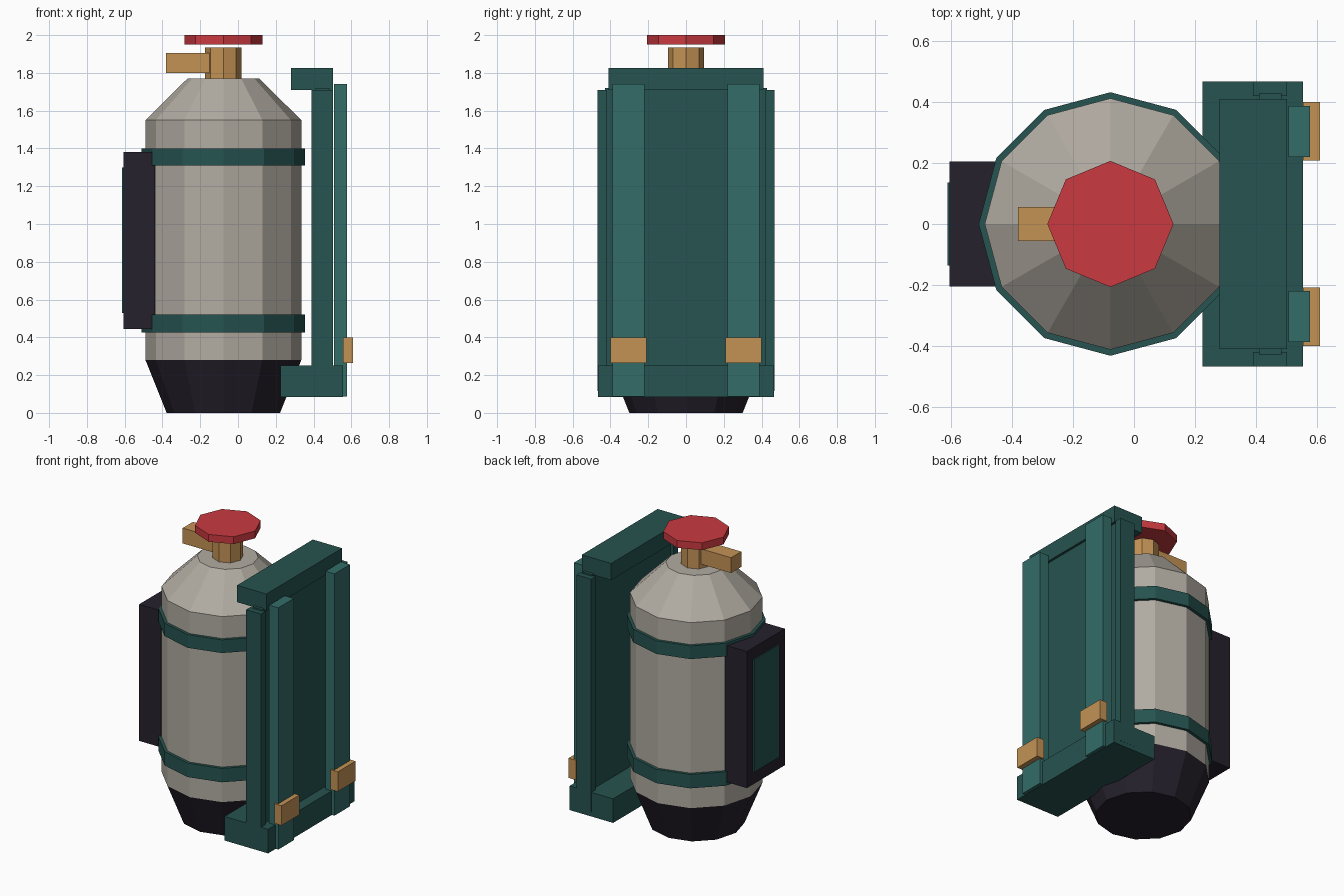
import bpy, bmesh, math

if "Cube" in bpy.data.objects:
    bpy.data.objects.remove(bpy.data.objects["Cube"])

CX = -0.0775  # tank axis


def material(name, r, g, b):
    m = bpy.data.materials.new(name)
    m.diffuse_color = [(c / 255) ** 2.2 for c in (r, g, b)] + [1]
    m.use_nodes = True
    m.node_tree.nodes["Principled BSDF"].inputs["Base Color"].default_value = m.diffuse_color
    return m


TEAL = material("dark_teal", 42, 84, 81)
LIGHT_TEAL = material("light_teal", 54, 108, 104)
METAL = material("warm_grey", 176, 170, 160)
DARK = material("charcoal", 42, 38, 48)
BRASS = material("brass", 194, 145, 86)
RED = material("red", 200, 60, 66)


def finish(bm, name, mat):
    bmesh.ops.recalc_face_normals(bm, faces=bm.faces)
    me = bpy.data.meshes.new(name)
    bm.to_mesh(me)
    bm.free()
    me.materials.append(mat)
    ob = bpy.data.objects.new(name, me)
    bpy.context.collection.objects.link(ob)
    return ob


def box(name, x, y, z, mat):
    bm = bmesh.new()
    bmesh.ops.create_cube(bm, size=1)
    for v in bm.verts:
        for i, (lo, hi) in enumerate((x, y, z)):
            v.co[i] = hi if v.co[i] > 0 else lo
    return finish(bm, name, mat)


def lathe(name, profile, sides, mat):
    """Capped flat-sided solid around the tank axis from (radius, z) pairs."""
    bm = bmesh.new()
    rings = []
    for r, z in profile:
        angles = [2 * math.pi * i / sides for i in range(sides)]
        rings.append([bm.verts.new((CX + r * math.cos(a), r * math.sin(a), z)) for a in angles])
    for a, b in zip(rings, rings[1:]):
        for i in range(sides):
            j = (i + 1) % sides
            bm.faces.new((a[i], a[j], b[j], b[i]))
    bm.faces.new(rings[0])
    bm.faces.new(rings[-1])
    return finish(bm, name, mat)


# Tank, foot and bands
lathe("tank_body", [(0.4125, 0.28), (0.4125, 1.55), (0.19, 1.77)], 12, METAL)
lathe("tank_foot", [(0.30, 0), (0.4125, 0.28)], 12, DARK)
for name, z in (("lower_band", (0.425, 0.52)), ("upper_band", (1.31, 1.40))):
    lathe(name, [(0.4325, z[0]), (0.4325, z[1])], 12, TEAL)

# Valve with outlet and hand wheel
lathe("valve_neck", [(0.096, 1.76), (0.096, 1.935)], 8, BRASS)
lathe("hand_wheel", [(0.207, 1.95), (0.207, 2.0)], 8, RED)
box("valve_outlet", (-0.38, -0.10), (-0.055, 0.055), (1.80, 1.905), BRASS)

# Side pad with inset panel
box("side_pad", (-0.605, -0.44), (-0.205, 0.205), (0.445, 1.38), DARK)
box("pad_panel", (-0.613, -0.59), (-0.137, 0.137), (0.53, 1.30), TEAL)

# Carrying frame
box("back_panel", (0.41, 0.485), (-0.43, 0.43), (0.115, 1.72), TEAL)
box("frame_cap", (0.28, 0.502), (-0.41, 0.41), (1.71, 1.825), TEAL)
box("frame_shelf", (0.225, 0.555), (-0.467, 0.467), (0.085, 0.25), TEAL)

# Mirrored rails, straps and buckles
for side, s in (("left", 1), ("right", -1)):
    def span(a, b):
        return sorted((s * a, s * b))
    box(side + "_rail", (0.39, 0.502), span(0.42, 0.468), (0.115, 1.71), TEAL)
    box(side + "_strap", (0.508, 0.577), span(0.22, 0.388), (0.087, 1.742), LIGHT_TEAL)
    box(side + "_buckle", (0.555, 0.61), span(0.208, 0.40), (0.265, 0.40), BRASS)
